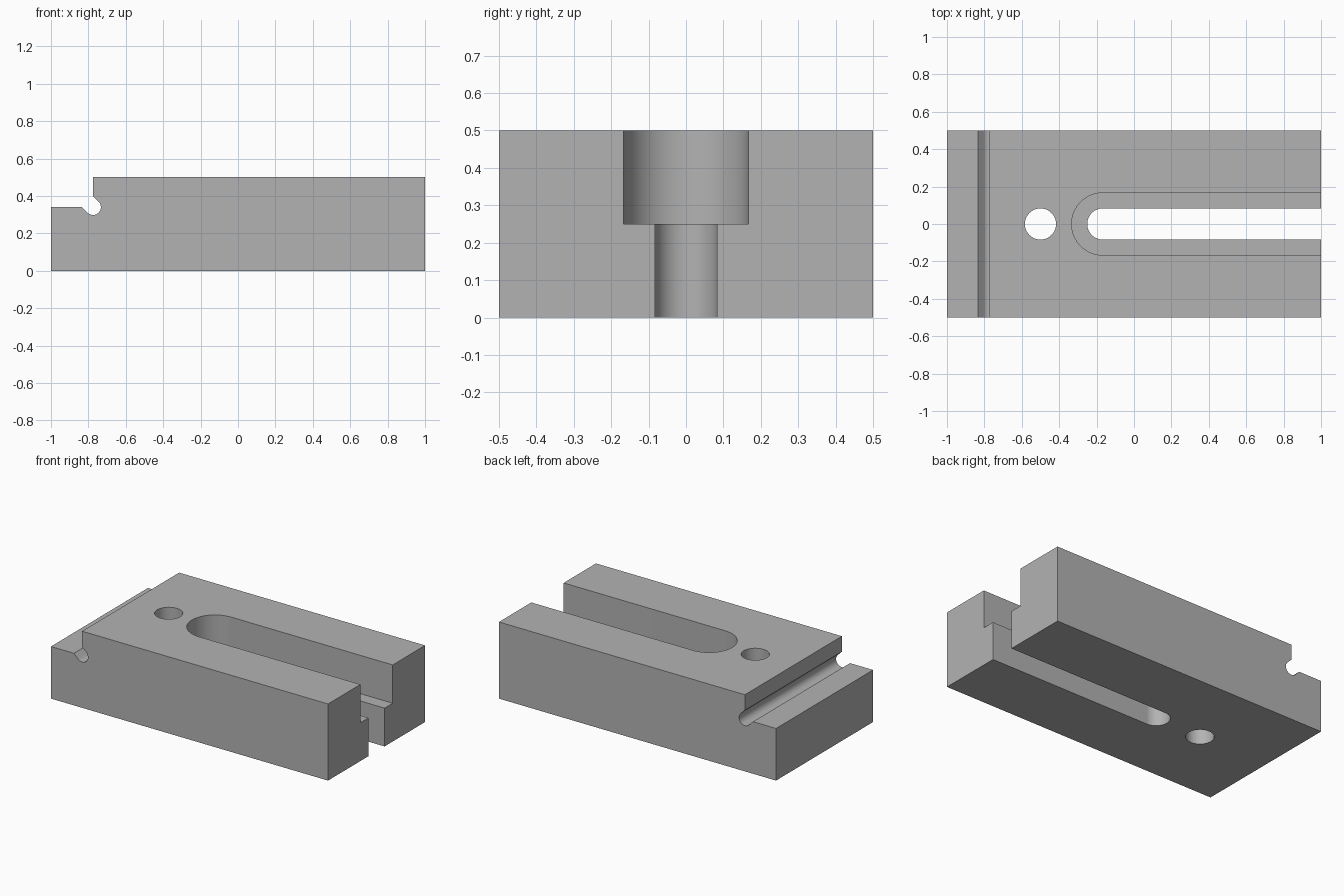
import bpy
import bmesh
from math import cos, sin, radians
from mathutils import Vector

cube = bpy.data.objects.get("Cube")
if cube:
    bpy.data.objects.remove(cube)

LENGTH, WIDTH, HEIGHT = 2.0, 1.0, 0.5
STEP_X, STEP_Z = -0.775, 0.34      # inner corner of the end step
RELIEF_R = 1 / 24                  # relief groove radius
BORE_R, POCKET_R = 1 / 12, 1 / 6   # through slot and wide upper slot
SLOT_X, HOLE_X = -1 / 6, -0.5

steel = bpy.data.materials.new("grey steel")
steel.use_nodes = True
grey = (0.45, 0.45, 0.45, 1)
steel.diffuse_color = grey
steel.node_tree.nodes["Principled BSDF"].inputs["Base Color"].default_value = grey


def arc(cx, cy, r, start, end, steps):
    angles = [radians(start + (end - start) * i / steps) for i in range(steps + 1)]
    return [(cx + r * cos(a), cy + r * sin(a)) for a in angles]


def prism(name, outline, place, sweep):
    """Extrude a 2D outline, placed in 3D by a function, along a vector."""
    bm = bmesh.new()
    face = bm.faces.new([bm.verts.new(place(u, v)) for u, v in outline])
    grown = bmesh.ops.extrude_face_region(bm, geom=[face])["geom"]
    verts = [g for g in grown if isinstance(g, bmesh.types.BMVert)]
    bmesh.ops.translate(bm, verts=verts, vec=Vector(sweep))
    bmesh.ops.recalc_face_normals(bm, faces=bm.faces)
    mesh = bpy.data.meshes.new(name)
    bm.to_mesh(mesh)
    bm.free()
    mesh.materials.append(steel)
    obj = bpy.data.objects.new(name, mesh)
    bpy.context.collection.objects.link(obj)
    return obj


def vertical_cutter(name, outline, bottom):
    top = HEIGHT + 0.1
    return prism(name, outline, lambda x, y: (x, y, bottom), (0, 0, top - bottom))


def slot_outline(r):
    far = LENGTH / 2 + 0.1
    return [(far, r)] + arc(SLOT_X, 0, r, 90, 270, 32) + [(far, -r)]


# Block: side profile with end step and slanted relief groove
half = LENGTH / 2
lip = RELIEF_R * 2 ** 0.5
profile = [(-half, 0), (half, 0), (half, HEIGHT), (STEP_X, HEIGHT), (STEP_X, STEP_Z + lip)]
profile += arc(STEP_X, STEP_Z, RELIEF_R, 45, -135, 24)
profile += [(STEP_X - lip, STEP_Z), (-half, STEP_Z)]
block = prism("slotted_block", profile, lambda x, z: (x, -WIDTH / 2, z), (0, WIDTH, 0))

# Cut the wide upper slot, the through slot and the round hole
cutters = [
    vertical_cutter("upper_slot_cutter", slot_outline(POCKET_R), HEIGHT / 2),
    vertical_cutter("through_slot_cutter", slot_outline(BORE_R), -0.1),
    vertical_cutter("hole_cutter", arc(HOLE_X, 0, BORE_R, 0, 360, 64)[:-1], -0.1),
]
bpy.ops.object.select_all(action="DESELECT")
bpy.context.view_layer.objects.active = block
block.select_set(True)
for cutter in cutters:
    cutter.hide_render = True
    cut = block.modifiers.new(cutter.name, "BOOLEAN")
    cut.operation = "DIFFERENCE"
    cut.solver = "EXACT"
    cut.object = cutter
    bpy.ops.object.modifier_apply(modifier=cut.name)
    bpy.data.objects.remove(cutter)

# Smooth curved walls, crisp edges, flat planes
bpy.ops.object.shade_smooth_by_angle(angle=radians(30))
weighted = block.modifiers.new("flat planes", "WEIGHTED_NORMAL")
weighted.keep_sharp = True
